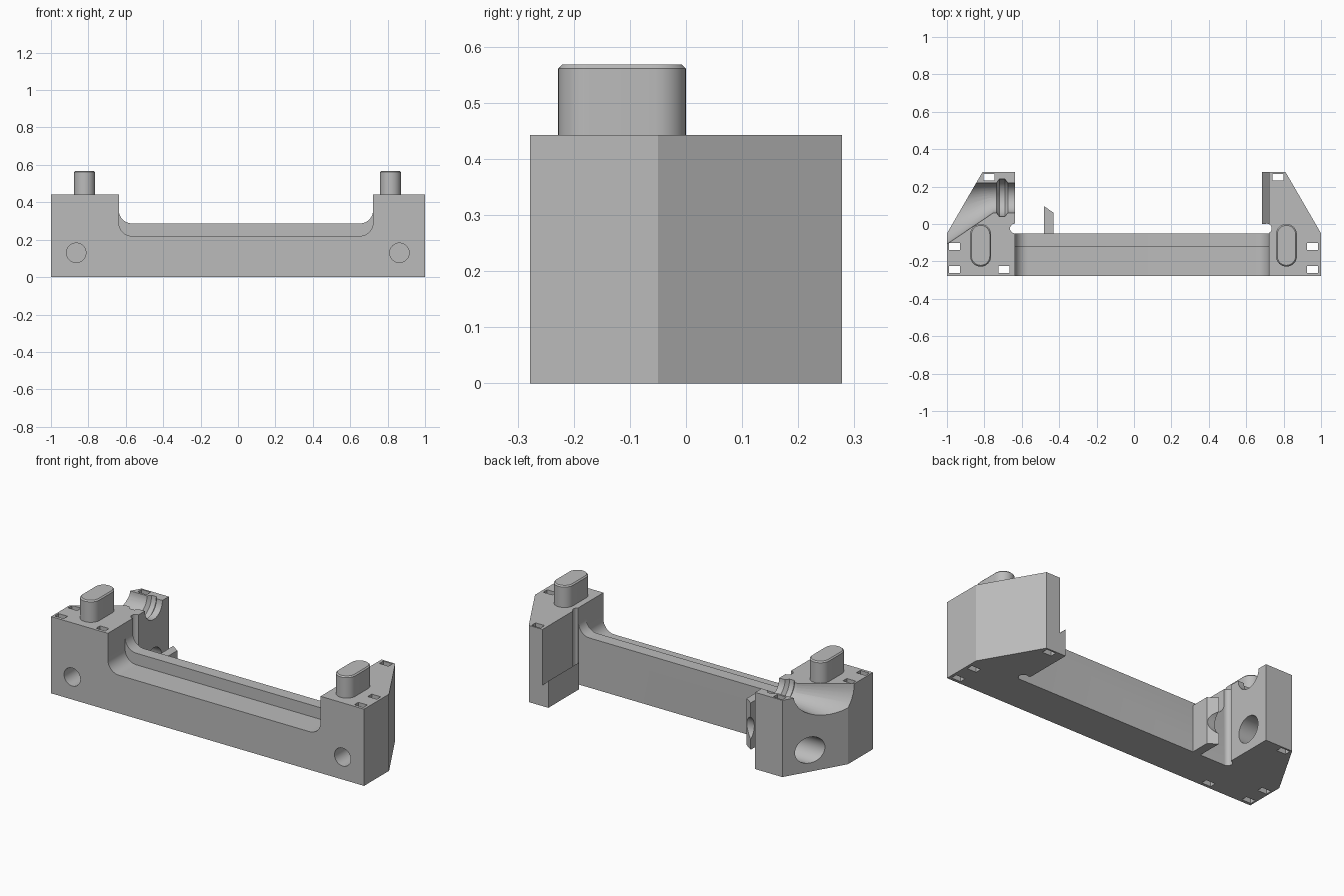
import bpy, bmesh, math
from mathutils import Vector

old = bpy.data.objects.get("Cube")
if old:
    bpy.data.objects.remove(old, do_unlink=True)

TOP = 0.443
grey = bpy.data.materials.new("light_grey")
grey.use_nodes = True
grey.diffuse_color = (0.5, 0.5, 0.5, 1)
grey.node_tree.nodes["Principled BSDF"].inputs["Base Color"].default_value = (0.5, 0.5, 0.5, 1)


def finish(name, bm):
    bmesh.ops.recalc_face_normals(bm, faces=bm.faces)
    mesh = bpy.data.meshes.new(name)
    bm.to_mesh(mesh)
    bm.free()
    obj = bpy.data.objects.new(name, mesh)
    bpy.context.collection.objects.link(obj)
    mesh.materials.append(grey)
    return obj


def prism(name, pts, lo, hi, axis="z"):
    """Extrude a 2D outline along one axis."""
    place = {"z": lambda a, b, h: (a, b, h),
             "y": lambda a, b, h: (a, h, b),
             "x": lambda a, b, h: (h, a, b)}[axis]
    bm = bmesh.new()
    face = bm.faces.new([bm.verts.new(place(a, b, lo)) for a, b in pts])
    new = bmesh.ops.extrude_face_region(bm, geom=[face])["geom"]
    shift = Vector(place(0, 0, hi - lo))
    bmesh.ops.translate(bm, vec=shift, verts=[v for v in new if isinstance(v, bmesh.types.BMVert)])
    return finish(name, bm)


def lathe(name, profile, origin, direction, sides=40):
    """Closed solid of revolution from (radius, distance) pairs."""
    turn = Vector(direction).to_track_quat("Z", "Y")
    bm = bmesh.new()
    rings = []
    for r, h in profile:
        ring = []
        for i in range(sides):
            a = math.tau * i / sides
            p = Vector((r * math.cos(a), r * math.sin(a), h))
            ring.append(bm.verts.new(turn @ p + Vector(origin)))
        rings.append(ring)
    for low, high in zip(rings, rings[1:]):
        for i in range(sides):
            j = (i + 1) % sides
            bm.faces.new((low[i], low[j], high[j], high[i]))
    bm.faces.new(rings[0])
    bm.faces.new(rings[-1])
    return finish(name, bm)


def rect(x, y, w, d):
    return [(x - w / 2, y - d / 2), (x + w / 2, y - d / 2),
            (x + w / 2, y + d / 2), (x - w / 2, y + d / 2)]


def arc(cx, cy, r, start, end, n=10):
    steps = [math.radians(start + (end - start) * i / n) for i in range(n + 1)]
    return [(cx + r * math.cos(a), cy + r * math.sin(a)) for a in steps]


def combine(obj, other, operation="DIFFERENCE"):
    mod = obj.modifiers.new("combine", "BOOLEAN")
    mod.operation, mod.solver, mod.object = operation, "EXACT", other
    bpy.context.view_layer.objects.active = obj
    bpy.ops.object.modifier_apply(modifier=mod.name)
    bpy.data.objects.remove(other, do_unlink=True)


def smooth(obj):
    bpy.ops.object.select_all(action="DESELECT")
    obj.select_set(True)
    bpy.context.view_layer.objects.active = obj
    bpy.ops.object.shade_smooth_by_angle(angle=math.radians(30))


# Body: rail and both end blocks from one plan outline
LEFT, RIGHT, BACK = 0.722, -0.637, -0.05
plan = [(-1, -0.278), (1, -0.278), (1, BACK), (0.81, 0.278), (LEFT, 0.278), (LEFT, BACK),
        (RIGHT, BACK), (RIGHT, 0.278), (-0.81, 0.278), (-1, BACK)]
body = prism("body", plan, 0, TOP)

# Stepped, round-cornered opening above the rail
for floor, rear in ((0.22, -0.12), (0.287, -0.03)):
    r = 0.07
    outline = (arc(RIGHT + r, floor + r, r, 180, 270) + arc(LEFT - r, floor + r, r, 270, 360)
               + [(LEFT, 0.6), (RIGHT, 0.6)])
    combine(body, prism("opening_cutter", outline, -0.4, rear, "y"))

# Hooked pad on the inner face of the left block
pad = [(0.685, 0), (0.75, 0), (0.75, 0.12), (LEFT, 0.12), (0.685, 0.155)]
combine(body, prism("hook_pad", pad, 0.0, 0.278, "y"), "UNION")

# Corner reliefs behind the rail
for x in (RIGHT, LEFT - 0.012):
    combine(body, lathe("relief_cutter", [(0.026, -0.1), (0.026, 0.6)], (x, -0.024, 0), (0, 0, 1), 24))

# Blind round holes in the front
for x in (-0.865, 0.863):
    combine(body, lathe("front_hole_cutter", [(0.052, -0.1), (0.052, 0.15)], (x, -0.278, 0.13), (0, 1, 0)))

# Through slots
slots = [(-0.96, -0.12), (-0.96, -0.243), (-0.695, -0.243), (-0.775, 0.25),
         (0.955, -0.12), (0.955, -0.243), (0.77, 0.25)]
for x, y in slots:
    combine(body, prism("slot_cutter", rect(x, y, 0.058, 0.036), -0.1, 0.6))

# Right block: lower cross hole, upper groove with ring recess, flared mouth
combine(body, lathe("cross_hole_cutter", [(0.075, -1.1), (0.075, -0.55)], (0, 0.14, 0.125), (1, 0, 0)))
groove = [(0.08, -0.9), (0.08, -0.735), (0.1, -0.72), (0.1, -0.69), (0.08, -0.675), (0.08, -0.6)]
combine(body, lathe("groove_cutter", groove, (0, 0.14, TOP), (1, 0, 0)))
tilt = math.radians(17)
mouth = [(0.08, 0), (0.08 + 0.4 * math.tan(tilt), 0.4)]
combine(body, lathe("mouth_cutter", mouth, (-0.77, 0.14, TOP), (-math.cos(tilt), -math.sin(tilt), 0)))
smooth(body)

# Retaining plate behind the rail, tapered tip and round bite
plate = prism("retaining_plate", [(-0.48, -0.06), (-0.43, -0.06), (-0.43, 0.06), (-0.48, 0.095)], 0, 0.27)
combine(plate, lathe("bite_cutter", [(0.078, -0.6), (0.078, -0.3)], (0, 0.14, 0.125), (1, 0, 0)))
smooth(plate)

# Locating pegs with a small top chamfer
for name, x in (("right_peg", -0.82), ("left_peg", 0.815)):
    r = 0.056
    outline = arc(x, -0.0 - r, r, 0, 180, 16) + arc(x, -0.228 + r, r, 180, 360, 16)
    peg = prism(name, outline, TOP - 0.01, 0.568)
    bm = bmesh.new()
    bm.from_mesh(peg.data)
    rim = [e for e in bm.edges if all(v.co.z > 0.56 for v in e.verts)]
    bmesh.ops.bevel(bm, geom=rim, offset=0.007, segments=1, affect="EDGES")
    bm.to_mesh(peg.data)
    bm.free()
    smooth(peg)
